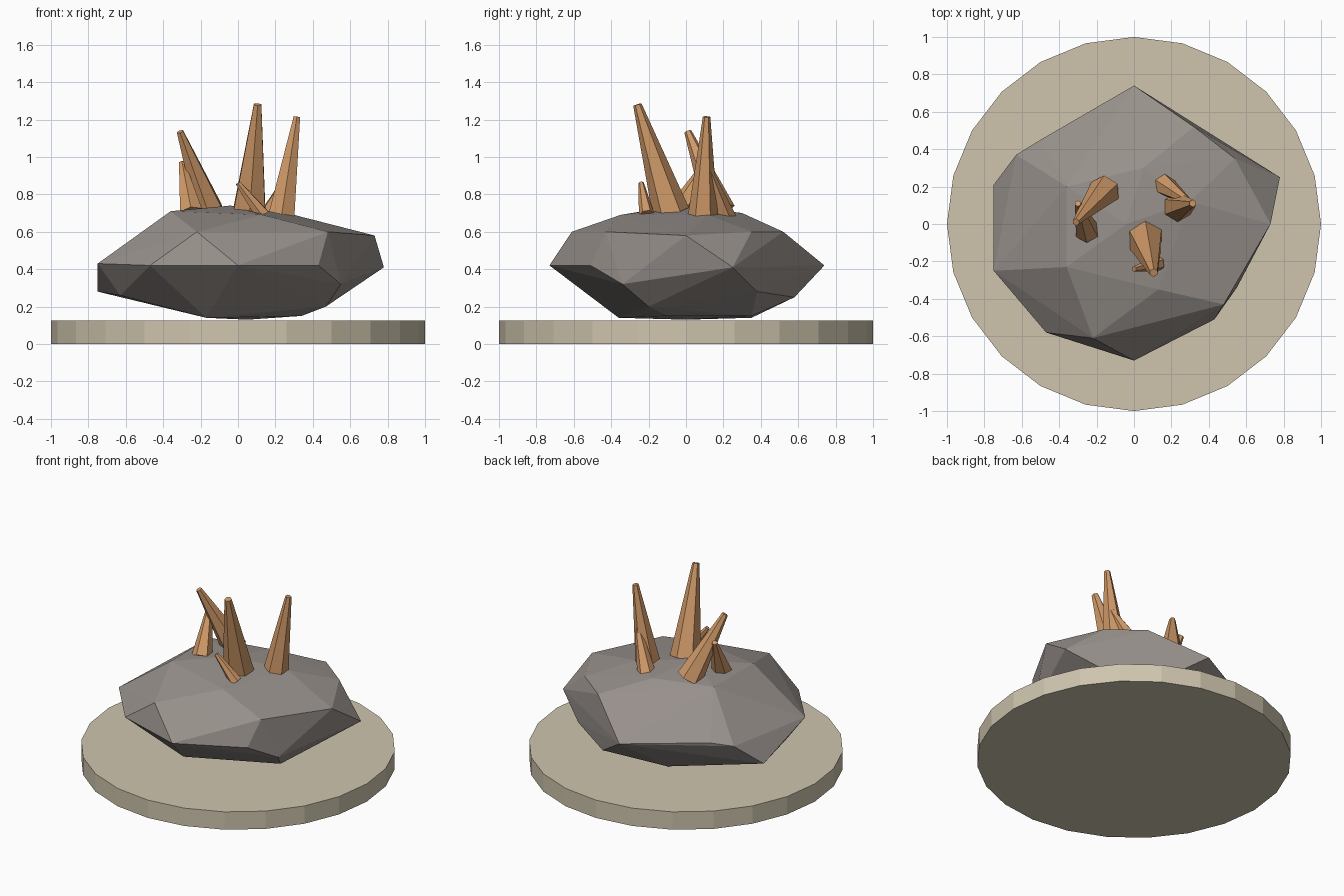
import bpy
import bmesh
from mathutils import Vector

default_cube = bpy.data.objects.get("Cube")
if default_cube:
    bpy.data.objects.remove(default_cube, do_unlink=True)


def make_material(name, red, green, blue):
    material = bpy.data.materials.new(name)
    material.use_nodes = True
    colour = (red, green, blue, 1)
    material.diffuse_color = colour
    material.node_tree.nodes["Principled BSDF"].inputs["Base Color"].default_value = colour
    return material


sand = make_material("pale sand", .62, .56, .42)
stone = make_material("warm grey stone", .31, .28, .26)
amber = make_material("amber crystal", .63, .32, .14)


def finish_object(bm, name, material):
    """Turn a bmesh into a flat shaded object with one material."""
    bmesh.ops.recalc_face_normals(bm, faces=bm.faces)
    mesh = bpy.data.meshes.new(name)
    bm.to_mesh(mesh)
    bm.free()
    mesh.materials.append(material)
    part = bpy.data.objects.new(name, mesh)
    bpy.context.collection.objects.link(part)
    return part


def make_frustum(name, material, start, end, start_radius, end_radius, sides):
    """Tapered prism running from start to end."""
    start, end = Vector(start), Vector(end)
    axis = end - start
    bm = bmesh.new()
    bmesh.ops.create_cone(bm, cap_ends=True, segments=sides, radius1=start_radius,
                          radius2=end_radius, depth=axis.length)
    turn = Vector((0, 0, 1)).rotation_difference(axis)
    bmesh.ops.rotate(bm, verts=bm.verts, matrix=turn.to_matrix())
    bmesh.ops.translate(bm, verts=bm.verts, vec=(start + end) / 2)
    return finish_object(bm, name, material)


# Round base plate
make_frustum("base_plate", sand, (0, 0, 0), (0, 0, .125), 1, 1, 24)

# Faceted boulder: hull of its corner points, in hundredths of a unit
crown = [(-4, 0, 74), (-36, -23, 71), (-36, 20, 71), (13, -35, 69),
         (30, 12, 69), (5, 30, 70)]
shoulder = [(-22, -61, 60), (48, -43, 60), (73, 0, 58), (54, 35, 60),
            (32, 52, 60)]
waist = [(0, -73, 42), (43, -51, 42), (78, 25, 41), (0, 74, 42),
         (-50, 45, 45), (-63, 37, 43), (-75, -25, 43), (-47, -58, 42)]
belly = [(-75, 21, 28), (-63, -22, 26), (55, -34, 32), (57, 38, 28),
         (24, 58, 25)]
foot = [(-17, -36, 14), (34, -10, 15), (47, -20, 20), (34, 35, 15),
        (-10, 35, 14), (5, 0, 13)]

bm = bmesh.new()
for corner in crown + shoulder + waist + belly + foot:
    bm.verts.new(Vector(corner) / 100)
hull = bmesh.ops.convex_hull(bm, input=bm.verts)
unused = {item for item in hull["geom_interior"] + hull["geom_unused"]
          if isinstance(item, bmesh.types.BMVert)}
bmesh.ops.delete(bm, geom=list(unused), context='VERTS')
finish_object(bm, "boulder", stone)

# Crystal clusters: name, foot, tip, foot radius, tip radius
crystals = [
    ("front_tall_crystal", (.06, -.08, .70), (.105, -.26, 1.28), .1, .023),
    ("front_small_crystal", (.13, -.21, .69), (0, -.24, .86), .042, .015),
    ("left_tall_crystal", (.23, .09, .67), (.315, .11, 1.215), .082, .02),
    ("left_small_crystal", (.16, .21, .67), (.3, .115, .95), .06, .015),
    ("right_tall_crystal", (-.155, .18, .71), (-.31, .01, 1.135), .085, .02),
    ("right_small_crystal", (-.25, -.04, .70), (-.3, .11, .97), .068, .018),
]
for name, low, high, wide, narrow in crystals:
    make_frustum(name, amber, low, high, wide, narrow, 6)
